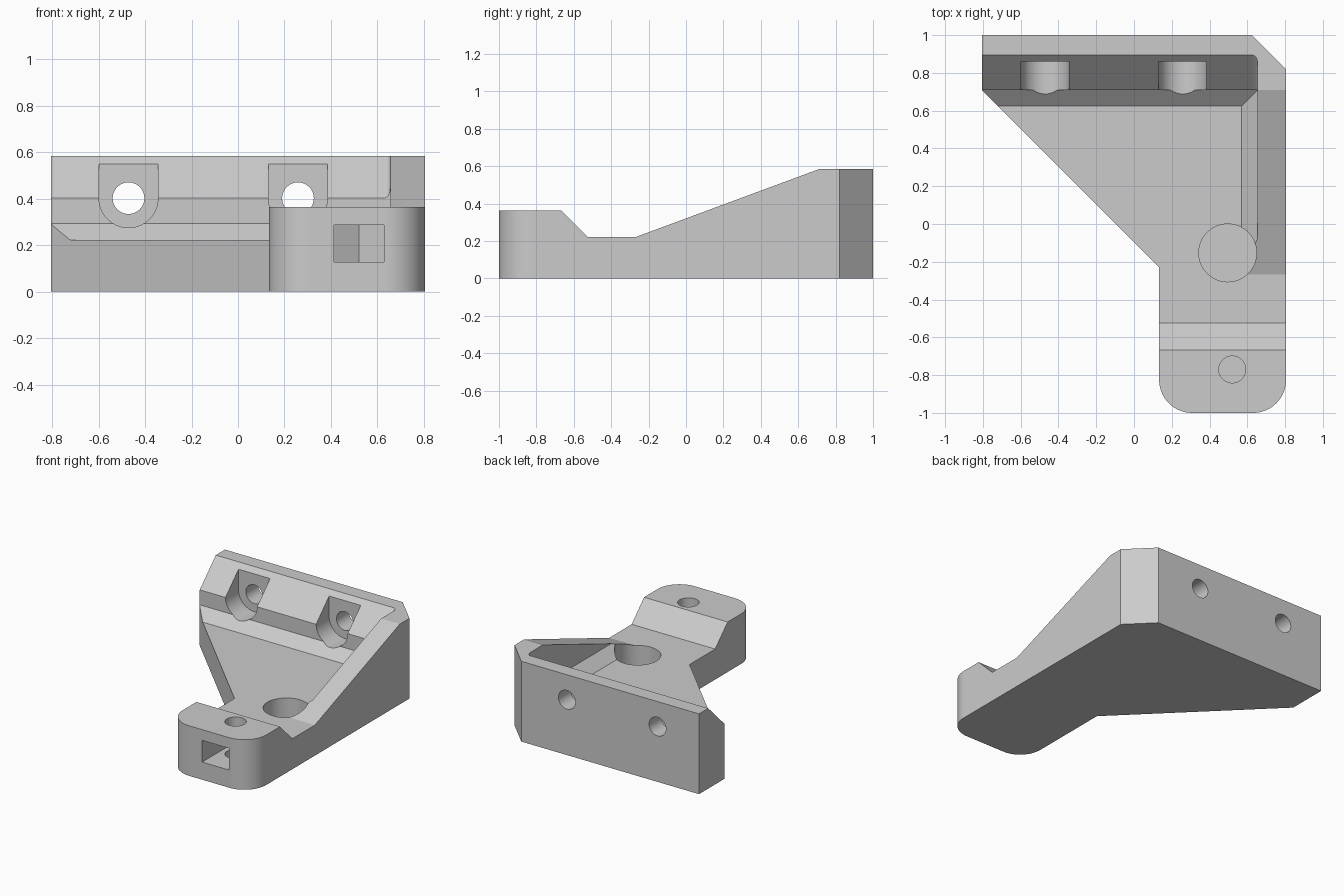
import bpy, bmesh
from math import sin, cos, pi
from mathutils import Vector

cube = bpy.data.objects.get("Cube")
if cube:
    bpy.data.objects.remove(cube, do_unlink=True)

FLOOR, TOP = 0.222, 0.584      # pocket floor and back wall height
WALL_X, WALL_Y = 0.655, 0.71   # inner faces of the side and back walls

grey = bpy.data.materials.new("plain_grey")
grey.use_nodes = True
colour = (0.6, 0.6, 0.6, 1)
grey.diffuse_color = colour
for node in grey.node_tree.nodes:
    if node.type == 'BSDF_PRINCIPLED':
        node.inputs["Base Color"].default_value = colour


def loft(name, rings, round_edge=None, radius=0.03):
    """Closed solid through matching rings; optionally rounds one chosen edge."""
    bm = bmesh.new()
    loops = [[bm.verts.new(p) for p in ring] for ring in rings]
    n = len(loops[0])
    for a, b in zip(loops, loops[1:]):
        for i in range(n):
            j = (i + 1) % n
            bm.faces.new((a[i], a[j], b[j], b[i]))
    bm.faces.new(loops[0])
    bm.faces.new(loops[-1])
    bmesh.ops.recalc_face_normals(bm, faces=bm.faces[:])
    if round_edge:
        edges = [e for e in bm.edges if round_edge(e)]
        bmesh.ops.bevel(bm, geom=edges, offset=radius, segments=8,
                        profile=0.5, affect='EDGES')
    mesh = bpy.data.meshes.new(name)
    bm.to_mesh(mesh)
    bm.free()
    mesh.materials.append(grey)
    obj = bpy.data.objects.new(name, mesh)
    bpy.context.collection.objects.link(obj)
    return obj


def prism(name, points, axis, lo, hi, **options):
    """Extrude a 2D outline along x, y or z."""
    place = {'x': lambda u, v, w: Vector((w, u, v)),
             'y': lambda u, v, w: Vector((u, w, v)),
             'z': lambda u, v, w: Vector((u, v, w))}[axis]
    return loft(name, [[place(u, v, w) for u, v in points] for w in (lo, hi)], **options)


def arc(cu, cv, r, start, end, steps=16):
    """Arc points, with angles in half turns."""
    angles = [pi * (start + (end - start) * i / steps) for i in range(steps + 1)]
    return [(cu + r * cos(a), cv + r * sin(a)) for a in angles]


def circle(cu, cv, r):
    return arc(cu, cv, r, 0, 2, 64)[:-1]


def carve(target, cutter, operation='DIFFERENCE'):
    mod = target.modifiers.new("carve", 'BOOLEAN')
    mod.operation = operation
    mod.solver = 'EXACT'
    mod.object = cutter
    bpy.context.view_layer.objects.active = target
    bpy.ops.object.modifier_apply(modifier=mod.name)
    bpy.data.objects.remove(cutter, do_unlink=True)


# Body: plan outline with rounded front corners, trimmed to the side profile
r = 0.175
outline = ([(-0.805, 1), (-0.805, 0.708), (0.133, -0.23)]
           + arc(0.133 + r, -1 + r, r, 1, 1.5)
           + arc(0.805 - r, -1 + r, r, 1.5, 2)
           + [(0.805, 0.82), (0.625, 1)])
body = prism("corner_bracket", outline, 'z', 0, 1)
profile = [(-1.2, -0.2), (1.2, -0.2), (1.2, TOP), (WALL_Y, TOP), (-0.267, FLOOR),
           (-0.525, FLOOR), (-0.668, 0.364), (-1.2, 0.364)]
carve(body, prism("side_profile", profile, 'x', -1.2, 1.2), 'INTERSECT')


# Open pocket with chamfered foot along both walls
def pocket_ring(x, y, z):
    return [Vector(p) for p in ((-1.2, -0.4, z), (x, -0.4, z), (x, y, z), (-1.2, y, z))]


carve(body, loft("pocket", [pocket_ring(0.57, 0.625, FLOOR),
                            pocket_ring(WALL_X, WALL_Y, 0.293),
                            pocket_ring(WALL_X, WALL_Y, 1)]))

# Sloped upper face of the back wall, filleted against the side wall
slope = [(0.5, 0.402), (WALL_Y, 0.402), (1.095, 0.782), (0.5, 0.782)]
carve(body, prism("wall_slope", slope, 'x', -1.2, WALL_X,
                  round_edge=lambda e: all(v.co.x > 0 and v.co.y > 0.6 for v in e.verts)))

# Screw seats and screw holes in the back wall
for x in (-0.471, 0.258):
    z, half = 0.402, 0.127
    seat = arc(x, z, half, 1, 2, 32) + [(x + half, 0.75), (x - half, 0.75)]
    carve(body, prism("screw_seat", seat, 'y', 0.5, 0.86))
    carve(body, prism("screw_hole", circle(x, z, 0.068), 'y', 0.5, 1.2))

# Round socket in the floor
carve(body, prism("round_socket", circle(0.496, -0.153, 0.153), 'z', 0.05, 0.9))

# Nut slot with pointed end, and the bolt hole crossing it
bx, by, half = 0.52, -0.77, 0.108
slot = [(bx - half, -1.2), (bx + half, -1.2), (bx + half, by + 0.062),
        (bx, by + 0.125), (bx - half, by + 0.062)]
carve(body, prism("nut_slot", slot, 'z', 0.128, 0.286))
carve(body, prism("bolt_hole", circle(bx, by, 0.071), 'z', 0.05, 0.9))

# Smooth curved walls, keep flat faces crisp
bpy.ops.object.select_all(action='DESELECT')
body.select_set(True)
bpy.context.view_layer.objects.active = body
bpy.ops.object.shade_smooth_by_angle(angle=0.35)
normals = body.modifiers.new("weighted_normals", 'WEIGHTED_NORMAL')
normals.keep_sharp = True
